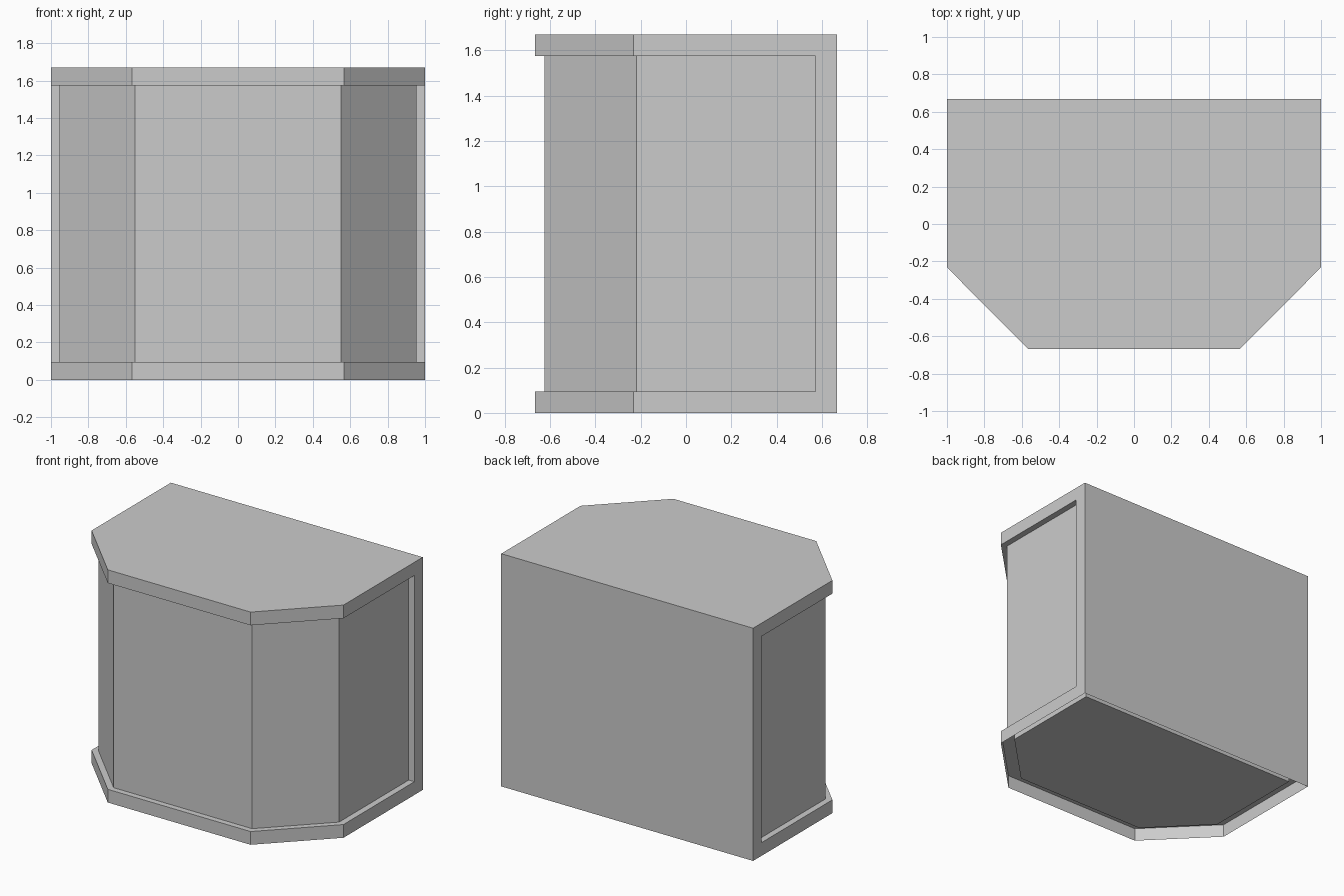
import bpy, bmesh

if "Cube" in bpy.data.objects:
    bpy.data.objects.remove(bpy.data.objects["Cube"])


def outline(w, back, side_front, half_front, front):
    # six-sided plan, counter-clockwise from above, mirrored about x = 0
    right = [(half_front, front), (w, side_front), (w, back)]
    return right + [(-x, y) for x, y in reversed(right)]


def prism(name, pts, z0, z1, top=True, bottom=True):
    bm = bmesh.new()
    lo = [bm.verts.new((x, y, z0)) for x, y in pts]
    hi = [bm.verts.new((x, y, z1)) for x, y in pts]
    n = len(pts)
    for i in range(n):
        j = (i + 1) % n
        bm.faces.new((lo[i], lo[j], hi[j], hi[i]))
    if top:
        bm.faces.new(hi)
    if bottom:
        bm.faces.new(lo[::-1])
    mesh = bpy.data.meshes.new(name)
    bm.to_mesh(mesh)
    bm.free()
    obj = bpy.data.objects.new(name, mesh)
    bpy.context.collection.objects.link(obj)
    return obj


H, T, BACK = 1.67, 0.095, 0.667
outer = outline(1.0, BACK, -0.232, 0.567, -BACK)
body = outline(0.955, BACK - T, -0.218, 0.55, -0.625)
inner = outline(0.91, BACK - T, -0.195, 0.53, -0.577)
back = [(-1, BACK - T), (1, BACK - T), (1, BACK), (-1, BACK)]

# overhanging top slab
prism("top_slab", outer, H - T, H)
# base rim, open underneath
prism("base_rim", outer, 0, T, bottom=False)
# recessed floor inside the base
prism("base_floor", inner, T / 2, T, top=False)
# set-back walls
prism("body_walls", body, T, H - T, top=False, bottom=False)
# full-width back panel
prism("back_panel", back, T, H - T, top=False, bottom=False)
